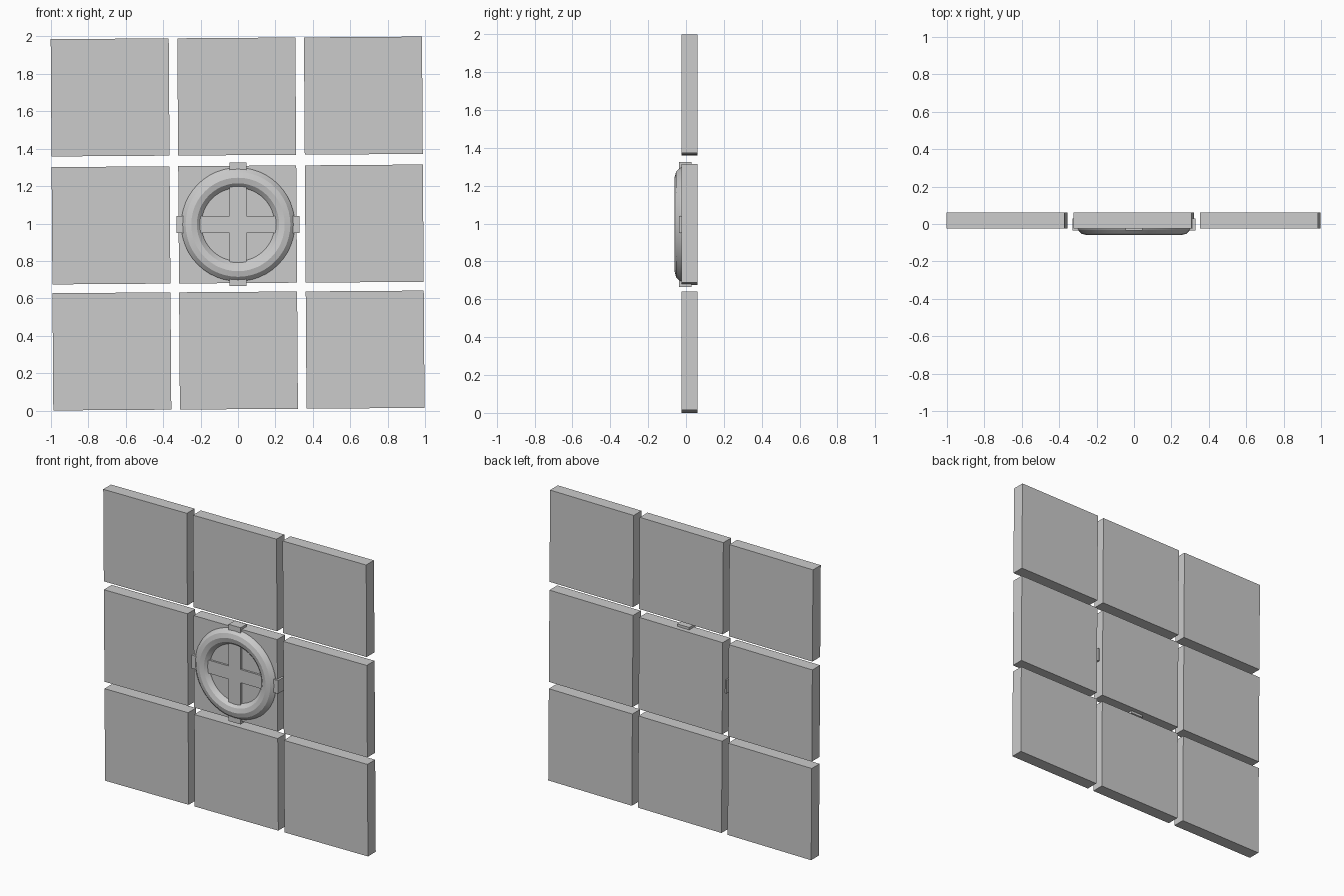
import bpy
from math import radians, sin, cos, pi

if "Cube" in bpy.data.objects:
    bpy.data.objects.remove(bpy.data.objects["Cube"])

TILT = radians(0.4)      # the whole tile field leans slightly anticlockwise
MID_Z = 0.995


def box(name, centre, size, angle=0.0):
    bpy.ops.mesh.primitive_cube_add(size=1, location=centre)
    ob = bpy.context.object
    ob.name = name
    ob.scale = size
    ob.rotation_euler = (0, -angle, 0)
    return ob


# Three by three field of square tiles
rows = {"bottom": -0.679, "middle": -0.005, "top": 0.679}
cols = {"left": -0.677, "centre": 0.0, "right": 0.677}
for rn, dz in rows.items():
    for cn, dx in cols.items():
        x = dx * cos(TILT) - dz * sin(TILT) - 0.002
        z = 1.0 + dx * sin(TILT) + dz * cos(TILT)
        box(f"tile_{rn}_{cn}", (x, 0.019, z), (0.631, 0.084, 0.627), TILT)

# Crossed bars set into the middle tile
box("cross_bar_horizontal", (0, -0.003, MID_Z), (0.655, 0.066, 0.09))
box("cross_bar_vertical", (0, -0.003, MID_Z), (0.09, 0.066, 0.66))

# Rounded ring half sunk into the middle tile
bpy.ops.mesh.primitive_torus_add(
    major_radius=0.25, minor_radius=0.06, major_segments=48, minor_segments=12,
    location=(0, 0, MID_Z), rotation=(pi / 2, 0, 0))
ring = bpy.context.object
ring.name = "ring"
bpy.ops.object.shade_smooth_by_angle(angle=radians(25))
